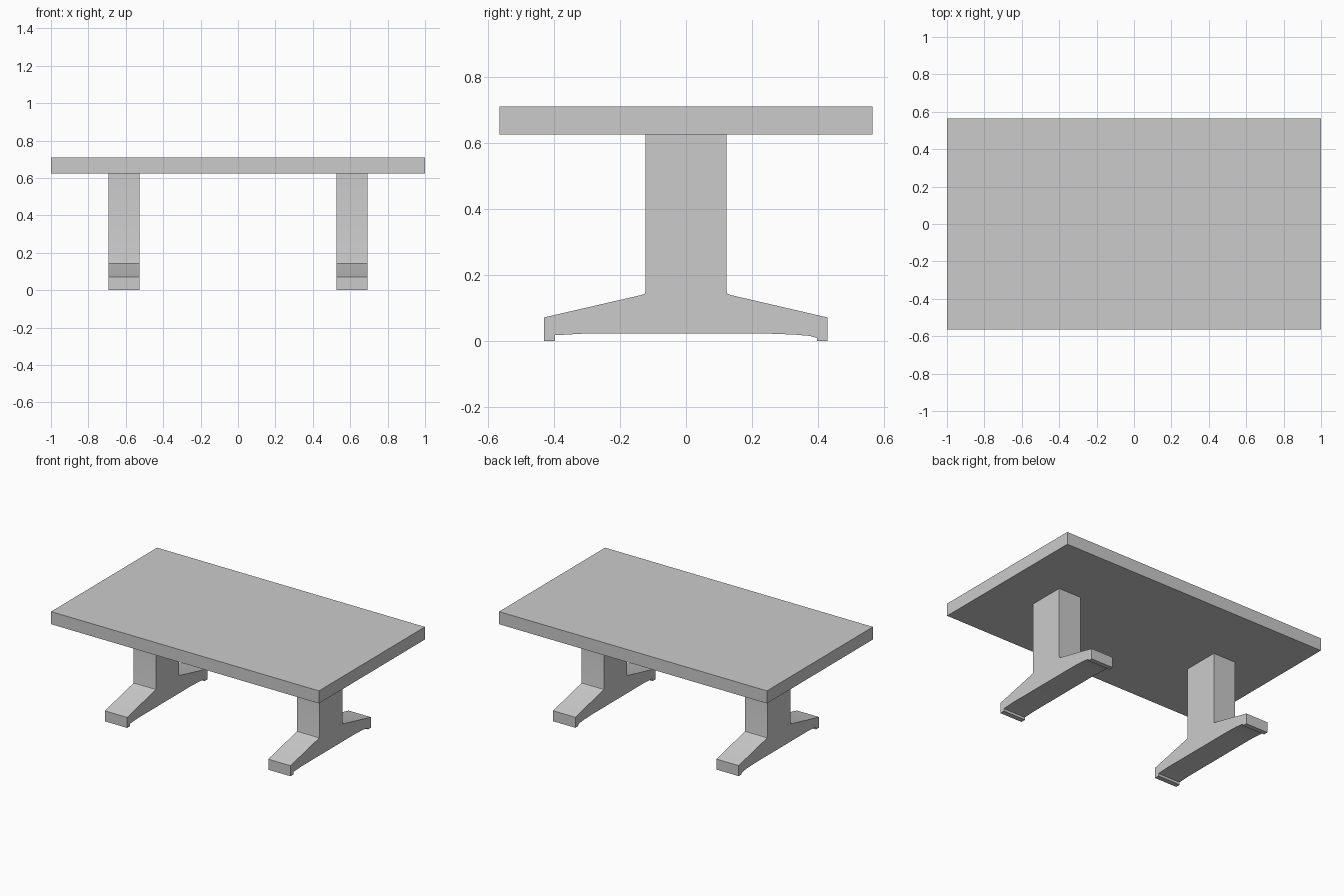
import bpy
import bmesh

if "Cube" in bpy.data.objects:
    bpy.data.objects.remove(bpy.data.objects["Cube"])

# Side outline of one pedestal (y, z), counter-clockwise from the front foot
PEDESTAL = [
    (-0.43, 0.0), (-0.397, 0.0), (-0.397, 0.017), (-0.31, 0.022),
    (0.25, 0.022), (0.33, 0.019), (0.375, 0.015), (0.396, 0.009),
    (0.397, 0.0), (0.428, 0.0), (0.428, 0.071),
    (0.135, 0.139), (0.125, 0.143), (0.123, 0.152), (0.123, 0.626),
    (-0.123, 0.626), (-0.123, 0.152), (-0.125, 0.143), (-0.135, 0.139),
    (-0.43, 0.071),
]


def extrude_x(name, outline, x0, x1):
    """Solid made by sweeping a (y, z) outline from x0 to x1."""
    bm = bmesh.new()
    face = bm.faces.new([bm.verts.new((x0, y, z)) for y, z in outline])
    swept = bmesh.ops.extrude_face_region(bm, geom=[face])["geom"]
    verts = [g for g in swept if isinstance(g, bmesh.types.BMVert)]
    bmesh.ops.translate(bm, verts=verts, vec=(x1 - x0, 0, 0))
    bmesh.ops.recalc_face_normals(bm, faces=bm.faces)
    mesh = bpy.data.meshes.new(name)
    bm.to_mesh(mesh)
    bm.free()
    obj = bpy.data.objects.new(name, mesh)
    bpy.context.collection.objects.link(obj)
    bpy.ops.object.select_all(action="DESELECT")
    obj.select_set(True)
    bpy.context.view_layer.objects.active = obj
    bpy.ops.object.shade_smooth_by_angle(angle=0.7)
    return obj


# Thick rectangular top
extrude_x("table_top", [(-0.565, 0.625), (0.565, 0.625),
                        (0.565, 0.71), (-0.565, 0.71)], -1.0, 1.0)

# Two pedestals with sloping feet
for side, x in (("left", -0.61), ("right", 0.61)):
    extrude_x(f"{side}_pedestal", PEDESTAL, x - 0.083, x + 0.083)
